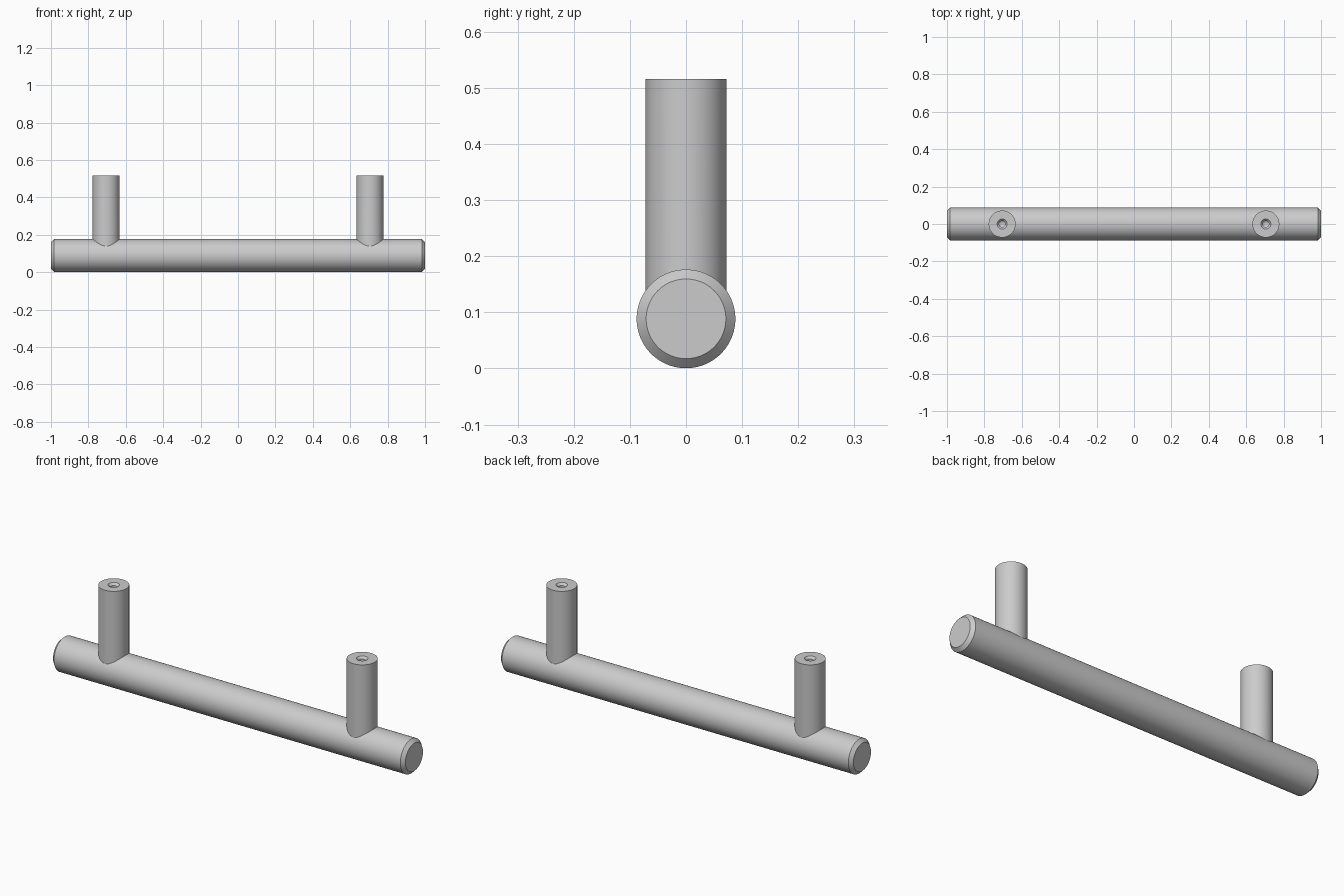
import bpy, bmesh, math
from mathutils import Matrix

if "Cube" in bpy.data.objects:
    bpy.data.objects.remove(bpy.data.objects["Cube"])

BAR_R, BAR_Z = 0.088, 0.0885
POST_R, POST_TOP, POST_X = 0.072, 0.516, 0.705


def lathe(name, profile, steps, matrix=None, adjust=None):
    """Revolve (radius, height) points around z into a closed solid."""
    bm = bmesh.new()
    verts = [bm.verts.new((r, 0, h)) for r, h in profile]
    edges = [bm.edges.new(pair) for pair in zip(verts, verts[1:])]
    bmesh.ops.spin(bm, geom=verts + edges, cent=(0, 0, 0), axis=(0, 0, 1),
                   angle=2 * math.pi, steps=steps, use_merge=False)
    bmesh.ops.remove_doubles(bm, verts=bm.verts, dist=1e-5)
    if adjust:
        for v in bm.verts:
            adjust(v)
    bmesh.ops.recalc_face_normals(bm, faces=bm.faces)
    mesh = bpy.data.meshes.new(name)
    bm.to_mesh(mesh)
    bm.free()
    if matrix:
        mesh.transform(matrix)
    mesh.shade_smooth()
    mesh.set_sharp_from_angle(angle=math.radians(30))
    ob = bpy.data.objects.new(name, mesh)
    bpy.context.collection.objects.link(ob)
    return ob


def saddle(v):
    """Cope the foot of a post to the curve of the bar."""
    if v.co.z < 0.2:
        v.co.z = BAR_Z + math.sqrt(BAR_R ** 2 - v.co.y ** 2) - 0.003


# Handle bar with chamfered ends
bar_profile = [(0, -1), (0.071, -1), (BAR_R, -0.983),
               (BAR_R, 0.983), (0.071, 1), (0, 1)]
bar = lathe("handle_bar", bar_profile, 96, Matrix.Rotation(math.pi / 2, 4, 'Y'))
bar.location.z = BAR_Z

# Mounting posts with a countersunk blind screw hole in the top
post_profile = [(0, 0.1), (POST_R, 0.1), (POST_R, POST_TOP), (0.027, POST_TOP),
                (0.016, POST_TOP - 0.011), (0.016, 0.34), (0, 0.33)]
for side, x in (("left", -POST_X), ("right", POST_X)):
    post = lathe("post_" + side, post_profile, 64, adjust=saddle)
    post.location.x = x
